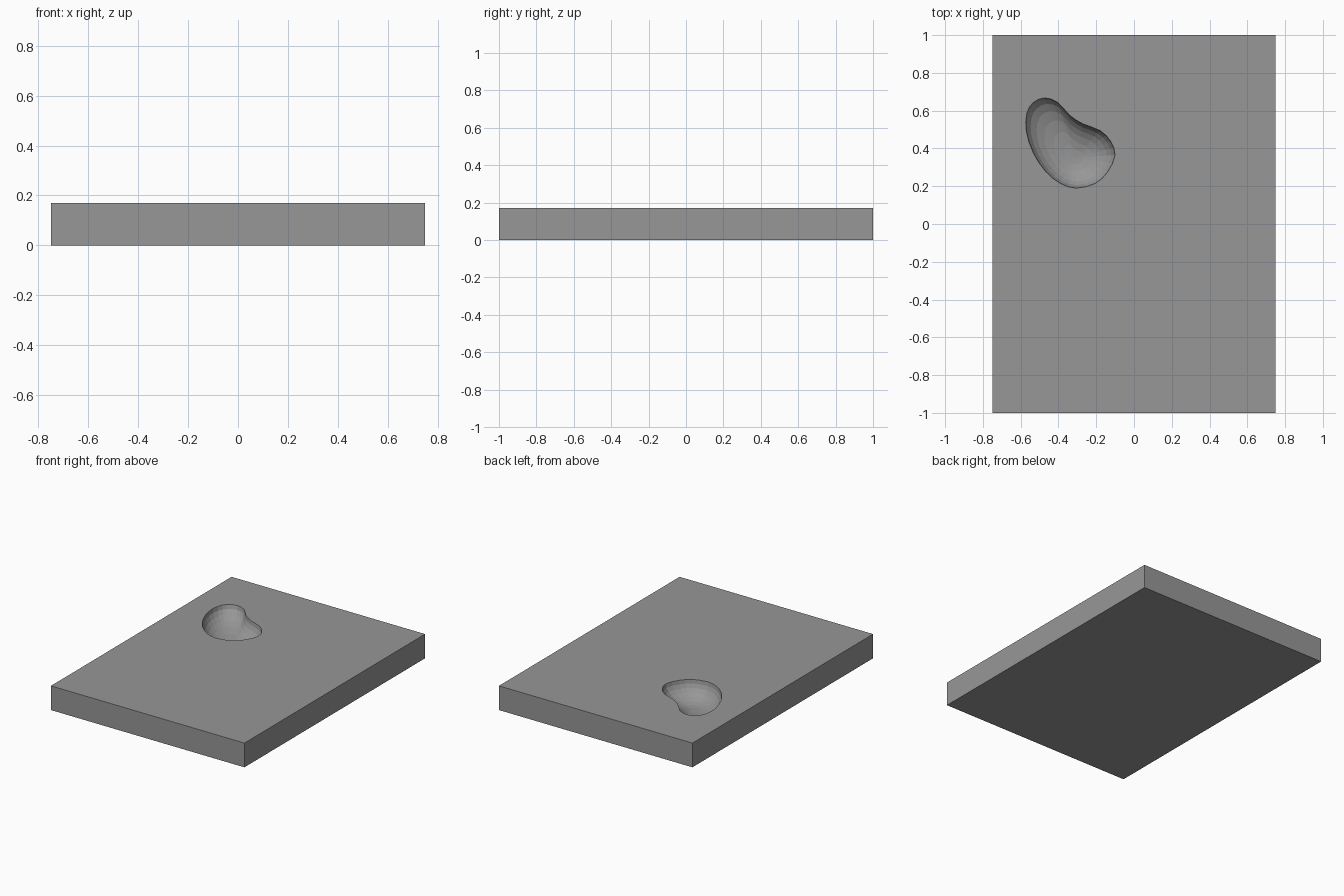
import bpy, bmesh, math
from mathutils import Vector

if "Cube" in bpy.data.objects:
    bpy.data.objects.remove(bpy.data.objects["Cube"])

W, L, H = 0.75, 1.0, 0.17
DEPTH, RINGS = 0.12, 7
CENTRE = Vector((-0.31, 0.35))

# bean-shaped rim of the hollow, clockwise from its upper end
RIM = [(-.475, .668), (-.405, .645), (-.34, .575), (-.27, .53), (-.18, .495), (-.125, .44),
       (-.10, .365), (-.14, .275), (-.205, .215), (-.305, .19), (-.39, .215), (-.47, .28),
       (-.535, .38), (-.57, .49), (-.568, .585), (-.535, .642)]


def smooth_loop(points, steps=2):
    pts = [Vector(p) for p in points]
    n, out = len(pts), []
    for i in range(n):
        a, b, c, d = (pts[(i + k) % n] for k in (-1, 0, 1, 2))
        for s in range(steps):
            t = s / steps
            out.append(0.5 * (2 * b + (c - a) * t + (2 * a - 5 * b + 4 * c - d) * t * t
                              + (3 * b - a - 3 * c + d) * t ** 3))
    return out


def ring_edges(bm, verts):
    return [bm.edges.new((verts[i - 1], verts[i])) for i in range(len(verts))]


bm = bmesh.new()

# slab floor and sides
corners = [(-W, -L), (W, -L), (W, L), (-W, L)]
low = [bm.verts.new((x, y, 0)) for x, y in corners]
top = [bm.verts.new((x, y, H)) for x, y in corners]
bm.faces.new(low[::-1])

# top face with the rim left open
rim = smooth_loop(RIM)
n = len(rim)
ring = [bm.verts.new((p.x, p.y, H)) for p in rim]
bmesh.ops.triangle_fill(bm, edges=ring_edges(bm, top) + ring_edges(bm, ring),
                        use_beauty=True, normal=(0, 0, 1))
for i in range(4):
    bm.faces.new((low[i - 1], low[i], top[i], top[i - 1]))

# rounded bowl: shrinking rings that sink towards the centre
for k in range(1, RINGS):
    a = math.pi / 2 * k / RINGS
    r, z = math.cos(a), H - DEPTH * math.sin(a)
    inner = [bm.verts.new((*CENTRE.lerp(p, r), z)) for p in rim]
    for i in range(n):
        bm.faces.new((ring[i - 1], ring[i], inner[i], inner[i - 1]))
    ring = inner
tip = bm.verts.new((*CENTRE, H - DEPTH))
for i in range(n):
    bm.faces.new((ring[i - 1], ring[i], tip))

bmesh.ops.recalc_face_normals(bm, faces=bm.faces)
mesh = bpy.data.meshes.new("slab_with_hollow")
bm.to_mesh(mesh)
bm.free()

# dark grey stone
stone = bpy.data.materials.new("dark_grey")
stone.diffuse_color = (0.31, 0.31, 0.31, 1)
stone.use_nodes = True
stone.node_tree.nodes["Principled BSDF"].inputs["Base Color"].default_value = stone.diffuse_color
mesh.materials.append(stone)
bpy.context.collection.objects.link(bpy.data.objects.new("slab_with_hollow", mesh))
